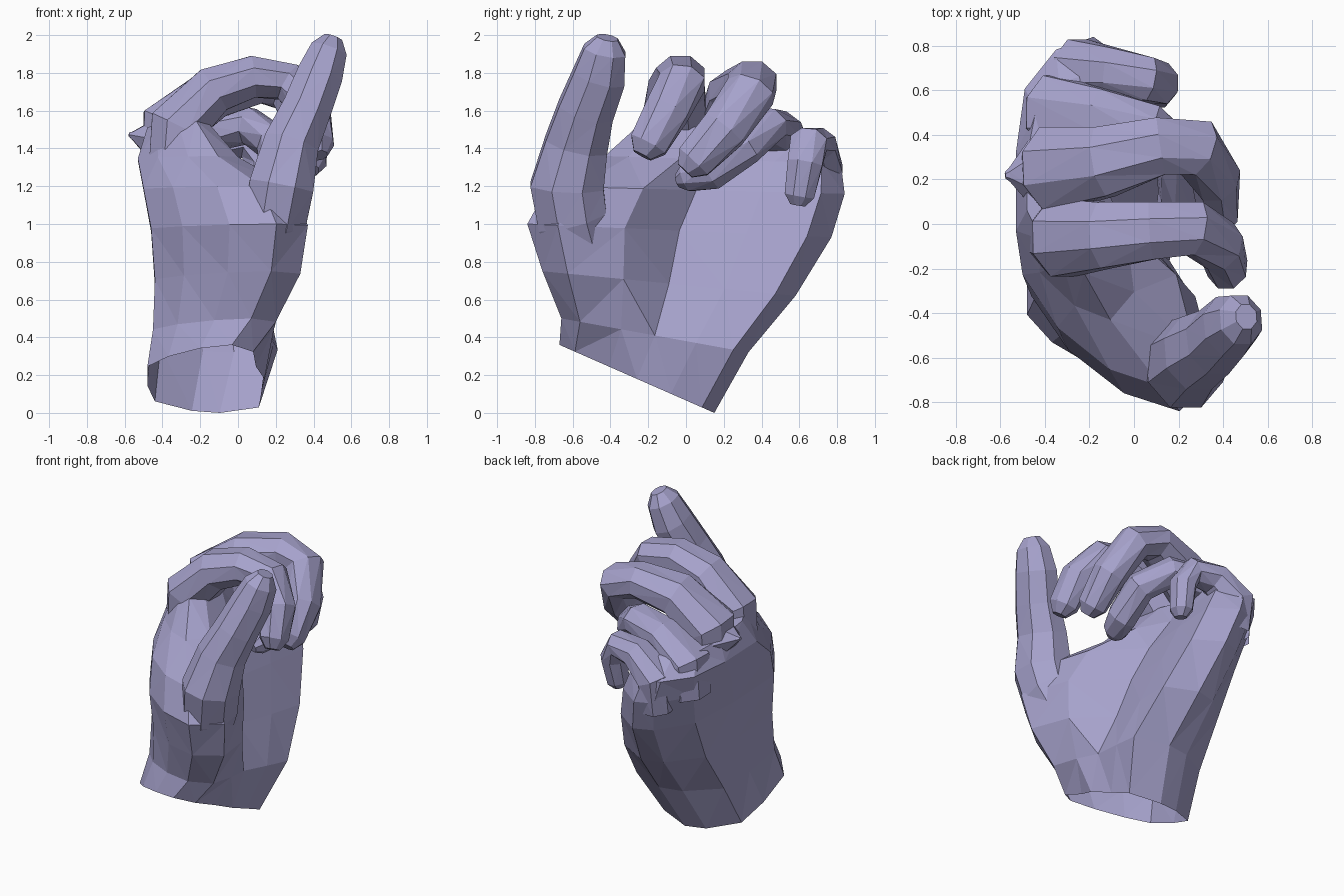
import bpy
import bmesh
from math import cos, sin, tau
from mathutils import Vector

cube = bpy.data.objects.get("Cube")
if cube:
    bpy.data.objects.remove(cube)

skin = bpy.data.materials.new("lavender_grey")
skin.use_nodes = True
colour = (0.38, 0.36, 0.6, 1)
skin.diffuse_color = colour
skin.node_tree.nodes["Principled BSDF"].inputs["Base Color"].default_value = colour


def mix(a, b, t):
    return a + (b - a) * t


def loft(name, rings, cap_start, cap_end):
    """Skin a list of equal rings into one flat shaded mesh."""
    bm = bmesh.new()
    loops = [[bm.verts.new(p) for p in ring] for ring in rings]
    n = len(loops[0])
    for low, high in zip(loops, loops[1:]):
        for i in range(n):
            j = (i + 1) % n
            bm.faces.new((low[i], low[j], high[j], high[i]))
    for loop, wanted in ((loops[0], cap_start), (loops[-1], cap_end)):
        if wanted:
            bm.faces.new(loop)
    bmesh.ops.triangulate(bm, faces=bm.faces[:], quad_method='SHORT_EDGE')
    bmesh.ops.recalc_face_normals(bm, faces=bm.faces[:])
    mesh = bpy.data.meshes.new(name)
    bm.to_mesh(mesh)
    bm.free()
    mesh.materials.append(skin)
    obj = bpy.data.objects.new(name, mesh)
    bpy.context.collection.objects.link(obj)
    return obj


def digit(name, path, radii, flat=0.85, sides=8):
    """Tapered tube along a path with a blunt rounded tip; roots stay open."""
    pts = [Vector(p) for p in path]
    radii = list(radii)
    # Rounded tip: one extra small ring past the last joint
    way = (pts[-1] - pts[-2]).normalized()
    pts.append(pts[-1] + way * radii[-1] * 0.6)
    radii.append(radii[-1] * 0.5)
    rings = []
    for i, p in enumerate(pts):
        t = (pts[min(i + 1, len(pts) - 1)] - pts[max(i - 1, 0)]).normalized()
        side = Vector((0, 1, 0))
        side = (side - t * side.dot(t)).normalized()
        up = t.cross(side)
        rings.append([p + radii[i] * (up * flat * cos(a) + side * sin(a))
                      for a in (tau * (k + 0.5) / sides for k in range(sides))])
    return loft(name, rings, False, True)


def palm_ring(thumb_edge, outer_edge, back, ball, hollow, heel):
    """Cross-section of the palm between two (y, z) edge points."""
    outline = (
        (0.0, mix(back, ball, 0.8)), (0.05, mix(back, ball, 0.5)),
        (0.17, mix(back, ball, 0.2)), (0.32, back), (0.6, back),
        (0.83, back + 0.04), (0.97, mix(back, heel, 0.4)),
        (1.0, mix(back, heel, 0.65)), (0.92, heel),
        (0.72, mix(hollow, heel, 0.6)), (0.5, hollow),
        (0.32, mix(hollow, ball, 0.75)), (0.1, ball))
    return [(x, mix(thumb_edge[0], outer_edge[0], t),
             mix(thumb_edge[1], outer_edge[1], t)) for t, x in outline]


# Palm and open wrist
loft("palm", [
    palm_ring((-.67, .36), (.15, 0), -.48, .08, .14, .11),
    palm_ring((-.66, .5), (.33, .32), -.45, .2, .16, .21),
    palm_ring((-.76, .75), (.58, .62), -.44, .33, .07, .15),
    palm_ring((-.84, 1.0), (.77, .93), -.46, .37, -.01, .06),
    palm_ring((-.73, 1.2), (.84, 1.16), -.5, .28, -.08, -.01),
    palm_ring((-.43, 1.36), (.82, 1.32), -.53, 0, -.14, -.08),
    palm_ring((-.22, 1.55), (.66, 1.43), -.48, -.16, -.2, -.12),
], False, True)

# Thumb, standing upright
digit("thumb",
      [(.14, -.52, .8), (.2, -.6, 1.02), (.23, -.63, 1.2), (.28, -.58, 1.42),
       (.36, -.53, 1.6), (.43, -.46, 1.78), (.48, -.43, 1.92)],
      [.15, .2, .21, .18, .16, .15, .12], 0.88)

# Curled fingers
digit("index_finger",
      [(-.34, -.06, 1.28), (-.32, -.06, 1.52), (-.13, -.05, 1.71),
       (.08, -.03, 1.78), (.27, -.02, 1.75), (.39, -.1, 1.6),
       (.42, -.2, 1.42)],
      [.17, .19, .16, .14, .13, .125, .11])
digit("middle_finger",
      [(-.37, .24, 1.25), (-.36, .25, 1.52), (-.13, .28, 1.69),
       (.12, .35, 1.75), (.28, .34, 1.7), (.37, .2, 1.5),
       (.38, .04, 1.33)],
      [.17, .2, .17, .14, .14, .13, .11])
digit("ring_finger",
      [(-.36, .49, 1.15), (-.36, .5, 1.36), (-.16, .48, 1.49),
       (.06, .43, 1.52), (.2, .3, 1.42), (.2, .12, 1.28),
       (.16, 0, 1.24)],
      [.17, .18, .14, .12, .12, .11, .08])
digit("little_finger",
      [(-.25, .66, 1.08), (-.25, .69, 1.3), (-.1, .68, 1.42),
       (.06, .65, 1.43), (.12, .63, 1.32), (.11, .6, 1.15)],
      [.14, .15, .12, .105, .1, .085])

# Pointed knuckle on the back of the hand
digit("knuckle", [(-.32, .23, 1.43), (-.45, .23, 1.45), (-.56, .22, 1.47)],
      [.22, .17, .03], 0.75, 6)
